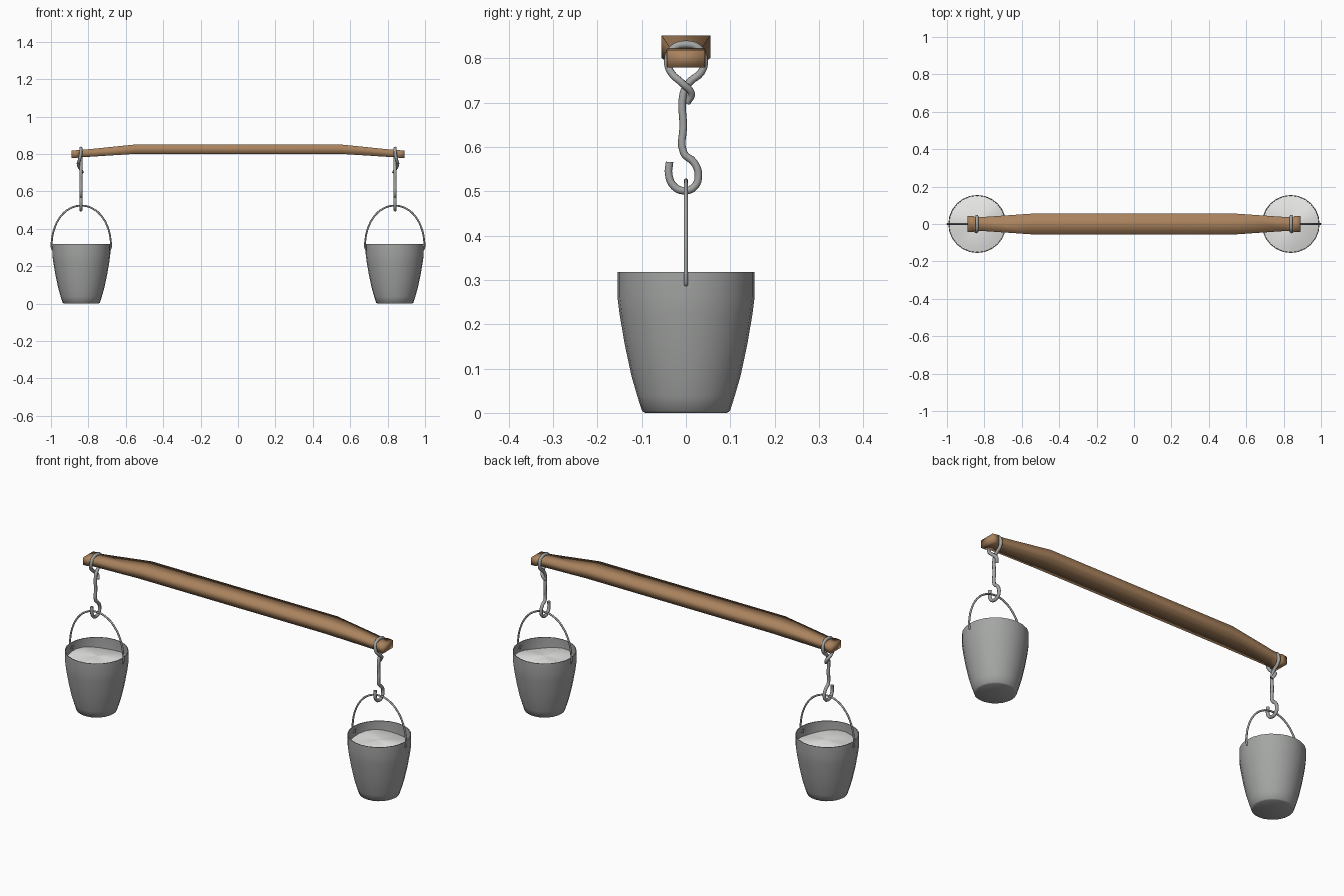
import bpy, bmesh, math
from mathutils import Vector

if "Cube" in bpy.data.objects:
    bpy.data.objects.remove(bpy.data.objects["Cube"])


def material(name, rgb):
    m = bpy.data.materials.new(name)
    m.diffuse_color = (*rgb, 1)
    m.use_nodes = True
    m.node_tree.nodes["Principled BSDF"].inputs["Base Color"].default_value = m.diffuse_color
    return m


WOOD = material("brown wood", (0.40, 0.225, 0.11))
METAL = material("grey metal", (0.37, 0.38, 0.37))
MILK = material("pale contents", (0.80, 0.80, 0.79))


def finish(name, bm, mat, angle=None):
    bmesh.ops.recalc_face_normals(bm, faces=bm.faces)
    me = bpy.data.meshes.new(name)
    bm.to_mesh(me)
    bm.free()
    me.materials.append(mat)
    ob = bpy.data.objects.new(name, me)
    bpy.context.collection.objects.link(ob)
    bpy.ops.object.select_all(action='DESELECT')
    ob.select_set(True)
    bpy.context.view_layer.objects.active = ob
    if angle is None:
        bpy.ops.object.shade_smooth()
    else:
        bpy.ops.object.shade_smooth_by_angle(angle=math.radians(angle))
    return ob


def loft(bm, rings, cap_start=False, cap_end=False):
    rows = [[bm.verts.new(p) for p in r] for r in rings]
    n = len(rows[0])
    for a, b in zip(rows, rows[1:]):
        for i in range(n):
            j = (i + 1) % n
            bm.faces.new((a[i], a[j], b[j], b[i]))
    if cap_start:
        bm.faces.new(rows[0])
    if cap_end:
        bm.faces.new(rows[-1])


def wire(name, pts, radius, mat, res=4):
    # smooth round wire through the points
    cu = bpy.data.curves.new(name, 'CURVE')
    cu.dimensions = '3D'
    cu.bevel_depth = radius
    cu.bevel_resolution = 2
    cu.resolution_u = res
    cu.use_fill_caps = True
    sp = cu.splines.new('BEZIER')
    sp.bezier_points.add(len(pts) - 1)
    for bp, p in zip(sp.bezier_points, pts):
        bp.co = p
        bp.handle_left_type = bp.handle_right_type = 'AUTO'
    sp.use_smooth = True
    cu.materials.append(mat)
    ob = bpy.data.objects.new(name, cu)
    bpy.context.collection.objects.link(ob)
    bpy.ops.object.select_all(action='DESELECT')
    ob.select_set(True)
    bpy.context.view_layer.objects.active = ob
    bpy.ops.object.convert(target='MESH')
    return ob


# carrying beam: box sections (x, half width, bottom, top), notched near the ends
half = [(0.55, 0.055, 0.803, 0.853), (0.815, 0.037, 0.786, 0.826),
        (0.85, 0.037, 0.785, 0.824), (0.86, 0.044, 0.782, 0.823),
        (0.89, 0.042, 0.781, 0.820)]
stations = [(-x, w, b, t) for x, w, b, t in reversed(half)] + half
bm = bmesh.new()
loft(bm, [[(x, -w, b), (x, w, b), (x, w, t), (x, -w, t)] for x, w, b, t in stations], True, True)
finish("beam", bm, WOOD)

SEG = 24
CX = 0.838


def ring(cx, r, z):
    return [(cx + r * math.cos(2 * math.pi * i / SEG), r * math.sin(2 * math.pi * i / SEG), z)
            for i in range(SEG)]


# bucket outline: outer wall from base to rim, then down the inside
outer = [(0.092, 0.002), (0.099, 0.006), (0.110, 0.04), (0.123, 0.085),
         (0.138, 0.155), (0.150, 0.225), (0.155, 0.265), (0.155, 0.32)]
inner = [(r - 0.003, max(z, 0.01)) for r, z in reversed(outer[1:])]

# hook: offset outward in x, y, z
hook_path = [(-0.008, 0.002, 0.702), (0.002, 0.012, 0.722), (0.014, -0.008, 0.745),
             (0.008, -0.034, 0.770), (0.002, -0.041, 0.797), (0, -0.029, 0.824),
             (0, 0, 0.833), (0, 0.029, 0.824), (0, 0.041, 0.797), (0, 0.034, 0.770),
             (0, 0.008, 0.748), (0, -0.006, 0.722), (0, -0.006, 0.65), (0, -0.005, 0.588),
             (0, 0.018, 0.567), (0, 0.028, 0.538), (0, 0.019, 0.512), (0, -0.004, 0.503),
             (0, -0.027, 0.513), (0, -0.039, 0.54), (0, -0.037, 0.568)]

# one side of the bail handle, from its bent end up to near the top
bail_half = [(0.143, 0.306), (0.150, 0.291), (0.157, 0.298), (0.157, 0.34),
             (0.145, 0.40), (0.111, 0.467), (0.06, 0.511)]

for s, side in ((-1, "left"), (1, "right")):
    cx = s * CX
    bm = bmesh.new()
    loft(bm, [ring(cx, r, z) for r, z in outer + inner], True, True)
    finish("bucket_" + side, bm, METAL, 50)

    # uneven contents heaped in the bucket
    bm = bmesh.new()
    rows = []
    for k in range(7):
        r = 0.151 * (1 - k / 6.3)
        row = []
        for x, y, _ in ring(cx, r, 0):
            a = math.atan2(y, (x - cx) * s)
            f = r / 0.151
            z = 0.268 + 0.022 * (1 - f * f) + 0.007 * f * math.sin(3 * a + 0.6)
            row.append((x, y, z))
        rows.append(row)
    loft(bm, rows, False, True)
    finish("contents_" + side, bm, MILK)

    wire("hook_" + side, [(s * (0.84 + x), y, z) for x, y, z in hook_path], 0.0085, METAL)
    bail = [(-x, z) for x, z in bail_half] + [(0, 0.526)] + list(reversed(bail_half))
    wire("bail_" + side, [(cx + x, 0, z) for x, z in bail], 0.0048, METAL)

# rest the model exactly on the floor
for ob in bpy.context.scene.objects:
    ob.location.z -= 0.002
